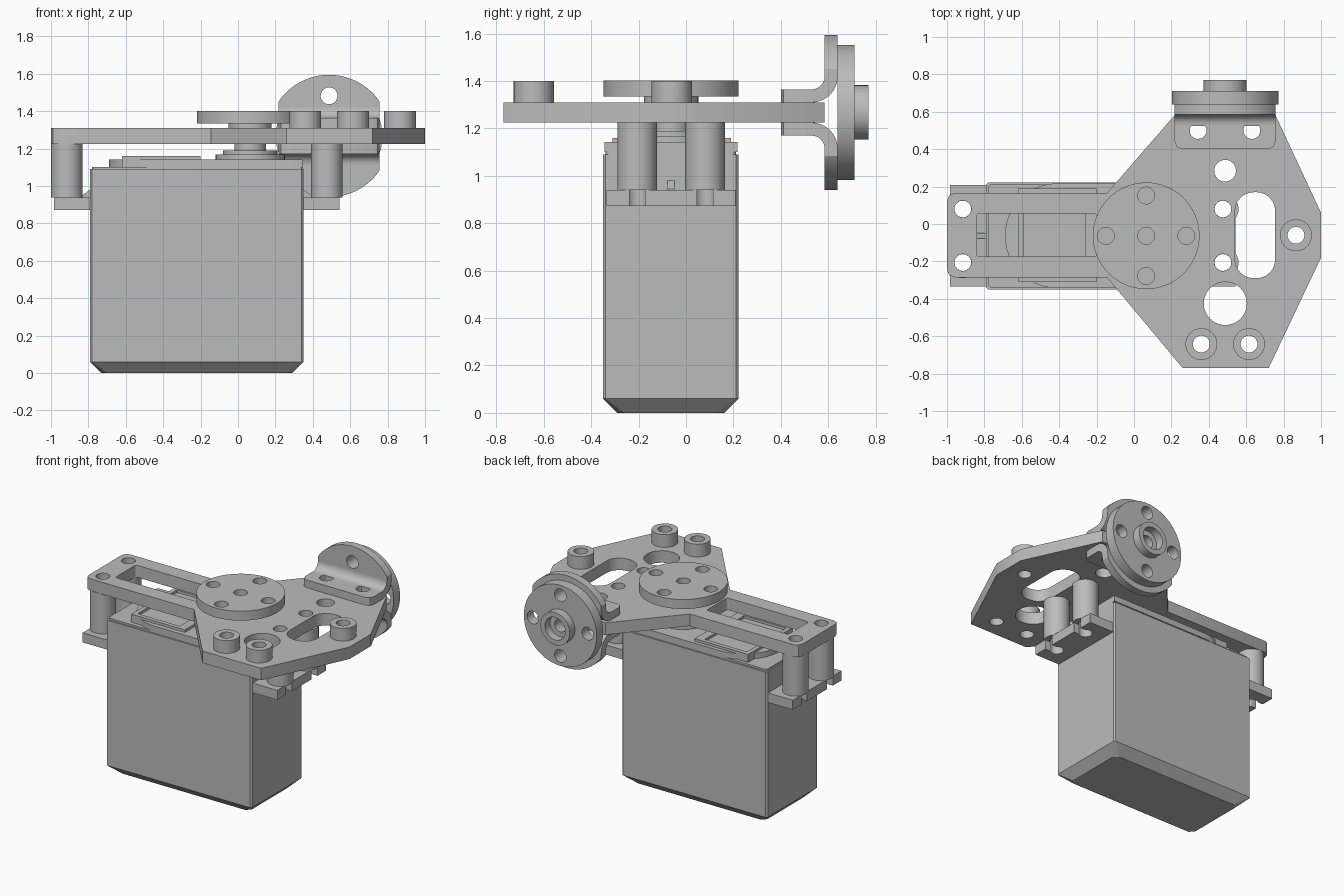
import bpy, bmesh, math
from mathutils import Matrix

if "Cube" in bpy.data.objects:
    bpy.data.objects.remove(bpy.data.objects["Cube"])

grey = bpy.data.materials.new("aluminium_grey")
grey.diffuse_color = (0.5, 0.5, 0.5, 1)
grey.use_nodes = True
grey.node_tree.nodes["Principled BSDF"].inputs["Base Color"].default_value = grey.diffuse_color

# Local (u, v, w) to world for extrusion along each axis
FRAMES = {
    "z": Matrix.Identity(4),
    "y": Matrix(((1, 0, 0, 0), (0, 0, -1, 0), (0, 1, 0, 0), (0, 0, 0, 1))),
    "x": Matrix(((0, 0, 1, 0), (1, 0, 0, 0), (0, 1, 0, 0), (0, 0, 0, 1))),
}


def circle(u, v, r, n=40):
    return [(u + r * math.cos(2 * math.pi * i / n), v + r * math.sin(2 * math.pi * i / n)) for i in range(n)]


def rect(u0, u1, v0, v1, r=0.0, n=6):
    if r == 0:
        return [(u0, v0), (u1, v0), (u1, v1), (u0, v1)]
    pts = []
    for k, (cu, cv) in enumerate([(u1 - r, v1 - r), (u0 + r, v1 - r), (u0 + r, v0 + r), (u1 - r, v0 + r)]):
        for i in range(n + 1):
            a = math.pi / 2 * (k + i / n)
            pts.append((cu + r * math.cos(a), cv + r * math.sin(a)))
    return pts


def finish(ob, name):
    ob.name = ob.data.name = name
    ob.data.materials.clear()
    ob.data.materials.append(grey)
    bpy.ops.object.select_all(action="DESELECT")
    ob.select_set(True)
    bpy.context.view_layer.objects.active = ob
    bpy.ops.object.shade_smooth_by_angle(angle=math.radians(30))
    return ob


def plate(name, loops, a, b, axis="z"):
    """Extrude an outline (first loop) with holes (other loops) from a to b."""
    cu = bpy.data.curves.new(name, "CURVE")
    cu.dimensions, cu.fill_mode, cu.extrude = "2D", "BOTH", (b - a) / 2
    for loop in loops:
        s = cu.splines.new("POLY")
        s.points.add(len(loop) - 1)
        for p, (u, v) in zip(s.points, loop):
            p.co = (u, v, 0, 1)
        s.use_cyclic_u = True
    tmp = bpy.data.objects.new(name, cu)
    bpy.context.collection.objects.link(tmp)
    bpy.context.view_layer.update()
    me = bpy.data.meshes.new_from_object(tmp.evaluated_get(bpy.context.evaluated_depsgraph_get()))
    bpy.data.objects.remove(tmp)
    mid = (a + b) / 2 * (-1 if axis == "y" else 1)
    me.transform(FRAMES[axis] @ Matrix.Translation((0, 0, mid)))
    bm = bmesh.new()
    bm.from_mesh(me)
    bmesh.ops.remove_doubles(bm, verts=bm.verts, dist=1e-5)
    bmesh.ops.recalc_face_normals(bm, faces=bm.faces)
    bm.to_mesh(me)
    bm.free()
    ob = bpy.data.objects.new(name, me)
    bpy.context.collection.objects.link(ob)
    return finish(ob, name)


YC, HX, HOLE = -0.063, 0.065, 0.045      # servo mid-line, output shaft, screw hole radius
SCREW_Y = (0.08, -0.206)


# Servo case with chamfered bottom and cut corners
def cut_rect(inset, cut):
    x0, x1, y0, y1 = -0.79 + inset, 0.35 - inset, -0.35 + inset, 0.222 - inset
    return [(x0 + cut, y0), (x1 - cut, y0), (x1, y0 + cut), (x1, y1 - cut),
            (x1 - cut, y1), (x0 + cut, y1), (x0, y1 - cut), (x0, y0 + cut)]


bm = bmesh.new()
rings = [[bm.verts.new((x, y, z)) for x, y in cut_rect(i, c)]
         for i, c, z in [(0.06, 0.03, 0), (0, 0.01, 0.06), (0, 0.01, 1.09)]]
bm.faces.new(rings[0][::-1])
bm.faces.new(rings[-1])
for lo, hi in zip(rings, rings[1:]):
    for i in range(8):
        j = (i + 1) % 8
        bm.faces.new((lo[i], lo[j], hi[j], hi[i]))
me = bpy.data.meshes.new("servo_case")
bm.to_mesh(me)
bm.free()
case = bpy.data.objects.new("servo_case", me)
bpy.context.collection.objects.link(case)
finish(case, "servo_case")

# Servo lid, raised frame and output stack
plate("servo_lid_base", [rect(-0.78, 0.345, -0.34, 0.212, 0.02)], 1.085, 1.103)
round_end = [(-0.41 + 0.28 * math.cos(a), YC + 0.28 * math.sin(a))
             for a in [math.pi * (0.5 + i / 24) for i in range(25)]]
plate("servo_lid", [round_end + [(0.345, YC - 0.28), (0.345, YC + 0.28)]], 1.10, 1.142)
plate("servo_lid_frame", [rect(-0.62, -0.2, -0.31, 0.19), rect(-0.59, -0.26, -0.28, 0.16)], 1.09, 1.16)
for i, (r, a, b) in enumerate([(0.185, 1.14, 1.168), (0.145, 1.16, 1.19), (0.085, 1.18, 1.33)]):
    plate(f"output_step_{i}", [circle(HX, YC, r)], a, b)

# Mounting ears with open screw slots, gussets and standoff posts
for side, wall, end, px in [("left", -0.785, -0.983, -0.915), ("right", 0.345, 0.543, 0.475)]:
    out = [(wall, -0.335), (end, -0.335)]
    for y in sorted(SCREW_Y):
        s = 1 if end > wall else -1
        out.append((end, y - 0.033))
        for i in range(13):
            a = math.radians(-47 - 266 * i / 12)
            out.append((px + s * HOLE * math.cos(a), y + HOLE * math.sin(a)))
        out.append((end, y + 0.033))
    out += [(end, 0.209), (wall, 0.209)]
    plate(side + "_ear", [out], 0.872, 0.94)
    tip = wall + (0.055 if end > wall else -0.055)
    plate(side + "_gusset", [[(wall, 0.93), (tip, 0.93), (tip, 0.945), (wall, 0.985)]], YC - 0.015, YC + 0.015, "y")
    for i, y in enumerate(SCREW_Y):
        plate(f"{side}_post_{i}", [circle(px, y, 0.084), circle(px, y, HOLE)], 0.94, 1.227)

# Main arm plate
outline = [(-0.96, -0.285), (-0.145, -0.285), (0.26, -0.77), (0.72, -0.77), (1.0, -0.18), (1.0, 0.06),
           (0.755, 0.585), (0.22, 0.585), (-0.145, 0.165), (-0.96, 0.165), (-0.988, 0.153), (-1.0, 0.125),
           (-1.0, -0.245), (-0.988, -0.273)]
bosses = [(0.36, -0.642), (0.615, -0.642), (0.866, -0.06)]
tabs = [(0.343, 0.5), (0.63, 0.5)]
screws = [(x, y) for x in (-0.915, 0.475) for y in SCREW_Y] + bosses + tabs
plate("arm_plate", [outline, rect(-0.84, -0.2, -0.175, 0.055, 0.015), rect(0.54, 0.755, -0.29, 0.17, 0.1),
                    circle(0.487, 0.285, 0.058), circle(0.488, -0.425, 0.115), circle(HX, YC, 0.115)]
      + [circle(x, y, HOLE) for x, y in screws], 1.225, 1.31)
for i, (x, y) in enumerate(bosses):
    plate(f"boss_{i}", [circle(x, y, 0.085), circle(x, y, HOLE)], 1.305, 1.4)


# Horn: drilled disc plus a hollow hub
def horn(name, u, v, disc, hub, axis):
    holes = [circle(u, v, HOLE)] + [circle(u + 0.215 * math.cos(k * math.pi / 2), v + 0.215 * math.sin(k * math.pi / 2), HOLE)
                                    for k in range(4)]
    plate(name + "_disc", [circle(u, v, 0.285, 72)] + holes, *disc, axis)
    plate(name + "_hub", [circle(u, v, 0.115), circle(u, v, 0.08)], *hub, axis)


BX, BZ = 0.487, 1.2675
horn("servo_horn", HX, YC, (1.335, 1.402), (1.275, 1.336), "z")
horn("side_horn", BX, BZ, (0.64, 0.712), (0.711, 0.77), "y")

# Pair of bent brackets clamping the plate, mirrored above and below
X0, X1, R = 0.217, 0.757, 0.327
bend = [(0.53, 0.0425), (0.53, 0.0975)]
bend += [(0.53 + 0.055 * math.sin(a), 0.1525 - 0.055 * math.cos(a)) for a in [math.pi / 16 * i for i in range(1, 9)]]
bend += [(0.64, 0.1525)]
bend += [(0.53 + 0.11 * math.cos(a), 0.1525 - 0.11 * math.sin(a)) for a in [math.pi / 16 * i for i in range(1, 8)]]
t0 = math.asin(0.1525 / R)
cap = [(min(X1, max(X0, BX + R * math.cos(a))), R * math.sin(a))
       for a in [t0 + (math.pi - 2 * t0) * i / 40 for i in range(41)]]
flange = [(X0, 0.53), (X0, 0.44), (X0 + 0.012, 0.412), (X0 + 0.04, 0.4),
          (X1 - 0.04, 0.4), (X1 - 0.012, 0.412), (X1, 0.44), (X1, 0.53)]
for side, s in (("upper", 1), ("lower", -1)):
    plate(side + "_bracket_flange", [flange] + [circle(x, y, HOLE, 32) for x, y in tabs],
          *sorted((BZ + s * 0.0425, BZ + s * 0.0975)))
    plate(side + "_bracket_bend", [[(y, BZ + s * z) for y, z in bend]], X0, X1, "x")
    plate(side + "_bracket_face", [[(x, BZ + s * z) for x, z in cap], circle(BX, BZ + s * 0.215, HOLE)], 0.585, 0.64, "y")
